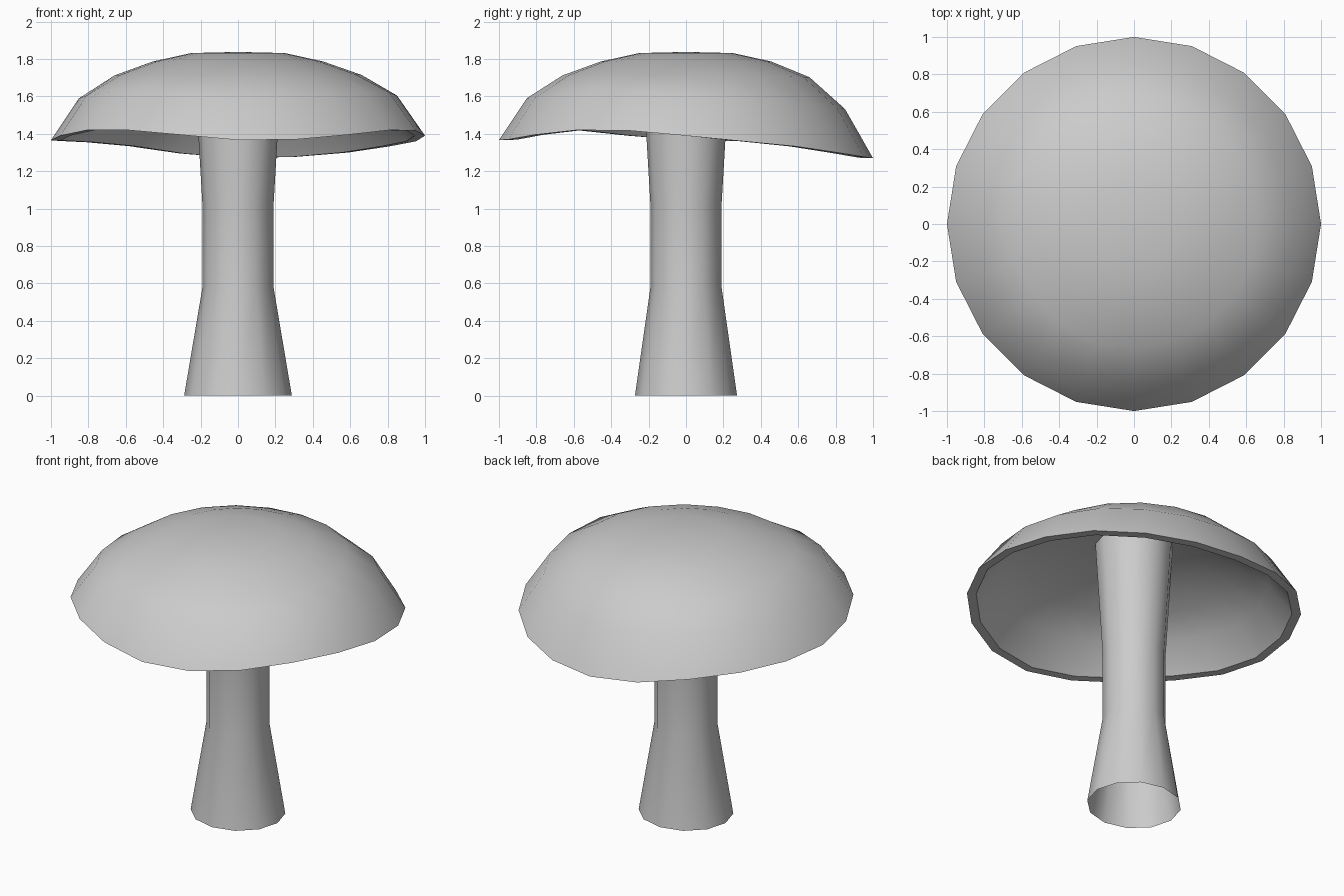
import bpy, bmesh, math

if "Cube" in bpy.data.objects:
    bpy.data.objects.remove(bpy.data.objects["Cube"])

def loft(name, rings, n, height, tip=None, inner_tip=None):
    """Skin a list of (rx, ry, z, wave weight) rings; tips close the ends."""
    bm = bmesh.new()
    loops = []
    for rx, ry, z, w in rings:
        loops.append([bm.verts.new((rx * math.cos(2 * math.pi * i / n),
                                    ry * math.sin(2 * math.pi * i / n),
                                    z + w * height(i))) for i in range(n)])
    for a, b in zip(loops, loops[1:]):
        for i in range(n):
            j = (i + 1) % n
            bm.faces.new((a[i], a[j], b[j], b[i]))
    for loop, z in ((loops[0], tip), (loops[-1], inner_tip)):
        if z is not None:
            c = bm.verts.new((0, 0, z))
            for i in range(n):
                bm.faces.new((loop[i], loop[(i + 1) % n], c))
    bmesh.ops.recalc_face_normals(bm, faces=bm.faces)
    me = bpy.data.meshes.new(name)
    bm.to_mesh(me)
    bm.free()
    ob = bpy.data.objects.new(name, me)
    bpy.context.collection.objects.link(ob)
    bpy.ops.object.select_all(action='DESELECT')
    ob.select_set(True)
    bpy.context.view_layer.objects.active = ob
    bpy.ops.object.shade_smooth_by_angle(angle=math.radians(40))
    return ob

# Wavy rim heights, counter-clockwise from the right side
RIM = [1.39, 1.36, 1.333, 1.30, 1.277, 1.27, 1.295, 1.335, 1.355, 1.362,
       1.365, 1.39, 1.42, 1.42, 1.395, 1.367, 1.37, 1.395, 1.42, 1.418]

# Cap: outer dome down to the rim, then back up the hollow underside
outer = [(0.25, 1.832, 0), (0.455, 1.787, 0), (0.66, 1.713, 0.1), (0.85, 1.593, 0.6), (1.0, 1.37, 1)]
inner = [(0.945, 1.37, 1), (0.81, 1.553, 0.6), (0.63, 1.663, 0.1), (0.44, 1.733, 0), (0.24, 1.777, 0)]
loft("mushroom_cap", [(r, r, z, w) for r, z, w in outer + inner], 20,
     lambda i: RIM[i] - 1.37, tip=1.838, inner_tip=1.785)

# Stem: open tube, wide at the foot and flaring under the cap
loft("stem", [(0.288, 0.273, 0, 0), (0.19, 0.19, 0.58, 0),
              (0.19, 0.19, 1.02, 0), (0.235, 0.235, 1.785, 0)], 12, lambda i: 0)
